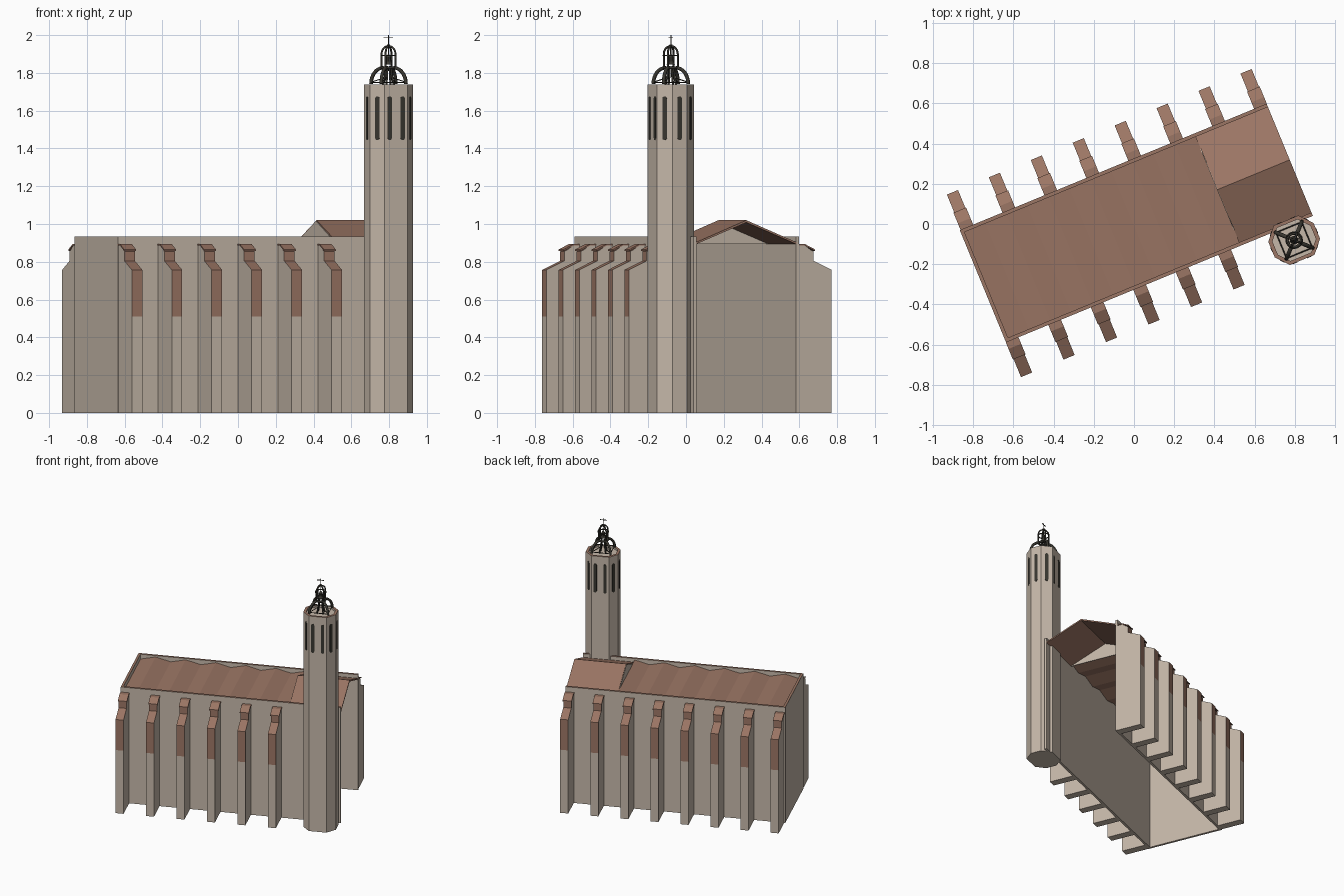
import bpy, bmesh, math
from mathutils import Vector

if "Cube" in bpy.data.objects:
    bpy.data.objects.remove(bpy.data.objects["Cube"])

ROT = math.radians(22.4)          # the whole church is turned about z


def mat(name, rgb):
    m = bpy.data.materials.new(name)
    m.diffuse_color = (*rgb, 1)
    m.use_nodes = True
    m.node_tree.nodes["Principled BSDF"].inputs["Base Color"].default_value = m.diffuse_color
    return m


STONE = mat("pale stone", (0.56, 0.475, 0.395))
TILE = mat("brown tile", (0.33, 0.18, 0.128))
METAL = mat("dark metal", (0.04, 0.037, 0.029))


def add(name, verts, faces, mats, rule=None, fix=True):
    """Mesh in the church's own frame; rule(face) picks the material index."""
    me = bpy.data.meshes.new(name)
    me.from_pydata(verts, [], faces)
    if fix:
        bm = bmesh.new()
        bm.from_mesh(me)
        bmesh.ops.recalc_face_normals(bm, faces=bm.faces)
        bm.to_mesh(me)
        bm.free()
    for m in mats:
        me.materials.append(m)
    if rule:
        for p in me.polygons:
            p.material_index = rule(p)
    ob = bpy.data.objects.new(name, me)
    bpy.context.collection.objects.link(ob)
    ob.rotation_euler.z = ROT
    return ob


def prism(name, ring, offset, mats, rule=None):
    """Closed ring of points swept by an offset."""
    n = len(ring)
    o = Vector(offset)
    vs = [Vector(p) for p in ring]
    faces = [list(range(n)), list(range(n, 2 * n))]
    faces += [[i, (i + 1) % n, (i + 1) % n + n, i + n] for i in range(n)]
    return add(name, vs + [v + o for v in vs], faces, mats, rule)


def box(name, u0, u1, v0, v1, z0, z1, mats, rule=None):
    return prism(name, [(u0, v0, z0), (u1, v0, z0), (u1, v1, z0), (u0, v1, z0)],
                 (0, 0, z1 - z0), mats, rule)


def tube(name, pts, r, cyclic=False):
    cu = bpy.data.curves.new(name, 'CURVE')
    cu.dimensions = '3D'
    cu.bevel_depth = r
    cu.bevel_resolution = 1
    cu.use_fill_caps = True
    sp = cu.splines.new('POLY')
    sp.points.add(len(pts) - 1)
    for p, q in zip(sp.points, pts):
        p.co = (*q, 1)
    sp.use_cyclic_u = cyclic
    cu.materials.append(METAL)
    ob = bpy.data.objects.new(name, cu)
    bpy.context.collection.objects.link(ob)
    ob.rotation_euler.z = ROT
    return ob


def top_rule(p):
    return 1 if p.normal.z > 0.5 else 0


# Nave walls: three sides, open towards the tower end, tiled on top
UB, UF, W, T, H = -0.813, 0.838, 0.302, 0.018, 0.934
both = [STONE, TILE]
box("north_wall", UB, UF, W - T, W, 0, H, both, top_rule)
box("south_wall", UB, UF, -W, -W + T, 0, H, both, top_rule)
box("end_wall", UB, UB + T, -W + T, W - T, 0, H, both, top_rule)

# Folded nave roof between the parapets
UG, N = 0.45, 11
verts, faces = [], []
for i in range(N + 1):
    u = UB + T + (UG - UB - T) * i / N
    z = 0.923 if i % 2 else 0.895
    verts += [(u, -W + T, z), (u, W - T, z)]
    if i < N:
        faces.append([2 * i, 2 * i + 2, 2 * i + 3, 2 * i + 1])
add("folded_nave_roof", verts, faces, [TILE], fix=False)

# Raised pitched roof over the last bay, with a stone gable behind it
e = W - T + 0.004
prism("pitched_roof", [(UG, -e, 0.903), (UG, 0, 1.02), (UG, e, 0.903),
                       (UG, e, 0.893), (UG, 0, 1.008), (UG, -e, 0.893)],
      (UF - UG, 0, 0), [TILE])
prism("gable", [(UG - 0.003, -e, 0.893), (UG - 0.003, e, 0.893), (UG - 0.003, 0, 1.015)],
      (0.006, 0, 0), [STONE])

# Stepped buttresses: brown on sloped and upper outer faces
PROFILE = [(0, 0), (0.188, 0), (0.188, 0.51), (0.188, 0.757), (0.085, 0.805),
           (0.085, 0.855), (0.07, 0.862), (0.03, 0.89), (0, 0.89)]


def buttress(name, u, s):
    def rule(p):
        outward = p.normal.y * s > 0.5 or p.normal.z > 0.5
        return 1 if outward and p.center.z > 0.5 else 0
    prism(name, [(u - 0.03, s * (W + d), z) for d, z in PROFILE], (0.06, 0, 0), both, rule)


for i in range(8):
    buttress("north_buttress", -0.775 + 0.2257 * i, 1)
for i in range(6):
    buttress("south_buttress", -0.78 + 0.2287 * i, -1)

# Buttress cap slabs, slightly wider than the neck
for s, count in ((1, 8), (-1, 6)):
    for i in range(count):
        u = (-0.775 + 0.2257 * i) if s > 0 else (-0.78 + 0.2287 * i)
        ring = [(0, 0.885), (0.035, 0.885), (0.092, 0.857), (0.092, 0.865), (0.035, 0.893), (0, 0.893)]
        prism("buttress_cap", [(u - 0.034, s * (W + d), z) for d, z in ring], (0.068, 0, 0), [TILE])

# Eight-sided tower with a tiled rim around a sunken floor
CU, CV, TH = 0.706, -0.378, 1.738
OCT = [(0.122, -0.042), (0.122, 0.042), (0.066, 0.106), (-0.066, 0.106),
       (-0.122, 0.042), (-0.122, -0.042), (-0.066, -0.106), (0.066, -0.106)]
verts = []
for k, z in ((1, 0), (1, TH), (0.84, TH), (0.84, TH - 0.015)):
    verts += [(CU + a * k, CV + b * k, z) for a, b in OCT]
faces = [list(range(7, -1, -1)), list(range(24, 32))]
for lv in range(3):
    faces += [[lv * 8 + i, lv * 8 + (i + 1) % 8, lv * 8 + 8 + (i + 1) % 8, lv * 8 + 8 + i] for i in range(8)]
add("tower", verts, faces, both,
    lambda p: 1 if p.normal.z > 0.5 and p.center.z > TH - 0.005 else 0)

# Tall round-ended belfry openings: two on the wide faces, one on the others
for i in range(8):
    a = Vector((*OCT[i], 0))
    b = Vector((*OCT[(i + 1) % 8], 0))
    t = (b - a).normalized()
    nrm = Vector((t.y, -t.x, 0))
    for f in ((0.22, 0.78) if (b - a).length > 0.11 else (0.5,)):
        c = Vector((CU, CV, 0)) + a.lerp(b, f) - nrm * 0.004
        w, ring = 0.0125, []
        for k in range(12):
            ang = math.pi * (k if k < 6 else k - 1) / 5
            zc = 1.664 if k < 6 else 1.456
            ring.append(c + t * w * math.cos(ang) + Vector((0, 0, zc + w * math.sin(ang))))
        prism("belfry_opening", ring, nrm * 0.006, [METAL])


# Metal crown
def polar(r, ang, z):
    return (CU + r * math.cos(ang), CV + r * math.sin(ang), z)


def ring(name, r, z, th, n=16):
    tube(name, [polar(r, 2 * math.pi * k / n, z) for k in range(n)], th, True)


for q in range(4):
    a = math.pi / 4 + q * math.pi / 2
    # big lower ribs
    arc = [polar(0.03 + 0.07 * math.cos(x), a, 1.742 + 0.085 * math.sin(x))
           for x in (k * math.pi / 16 for k in range(9))]
    tube("crown_rib", arc, 0.010)
    # inner legs and floor ties
    tube("crown_leg", [polar(0.034, a, 1.725), polar(0.02, a, 1.78), polar(0.016, a, 1.835)], 0.006)
    tube("crown_tie", [polar(0.02, a, 1.775), polar(0.095, a, 1.752)], 0.003)
    tube("crown_edge_tie", [polar(0.098, a, 1.75), polar(0.098, a + math.pi / 2, 1.75)], 0.003)
    # small upper lantern arches
    arch = [polar(0.04, a, 1.825)] + [polar(0.04 * math.cos(x), a, 1.9 + 0.042 * math.sin(x))
                                     for x in (k * math.pi / 12 for k in range(7))]
    tube("lantern_rib", arch, 0.0055)
ring("crown_ring", 0.035, 1.828, 0.008)
ring("lantern_ring", 0.04, 1.892, 0.004)

# Bell and finial cross
BELL = [(0.022, 1.845), (0.016, 1.86), (0.013, 1.885), (0.003, 1.9), (0.003, 1.94)]
verts = [polar(r, k * math.pi / 5, z) for r, z in BELL for k in range(10)]
faces = [[j * 10 + k, j * 10 + (k + 1) % 10, j * 10 + 10 + (k + 1) % 10, j * 10 + 10 + k]
         for j in range(len(BELL) - 1) for k in range(10)]
faces += [list(range(10)), list(range(40, 50))]
add("bell", verts, faces, [METAL])
ring("finial_knob", 0.005, 1.947, 0.005, 8)
tube("finial_post", [(CU, CV, 1.93), (CU, CV, 2.0)], 0.0025)
tube("finial_bar", [(CU - 0.028, CV, 1.986), (CU + 0.024, CV, 1.986)], 0.003)
